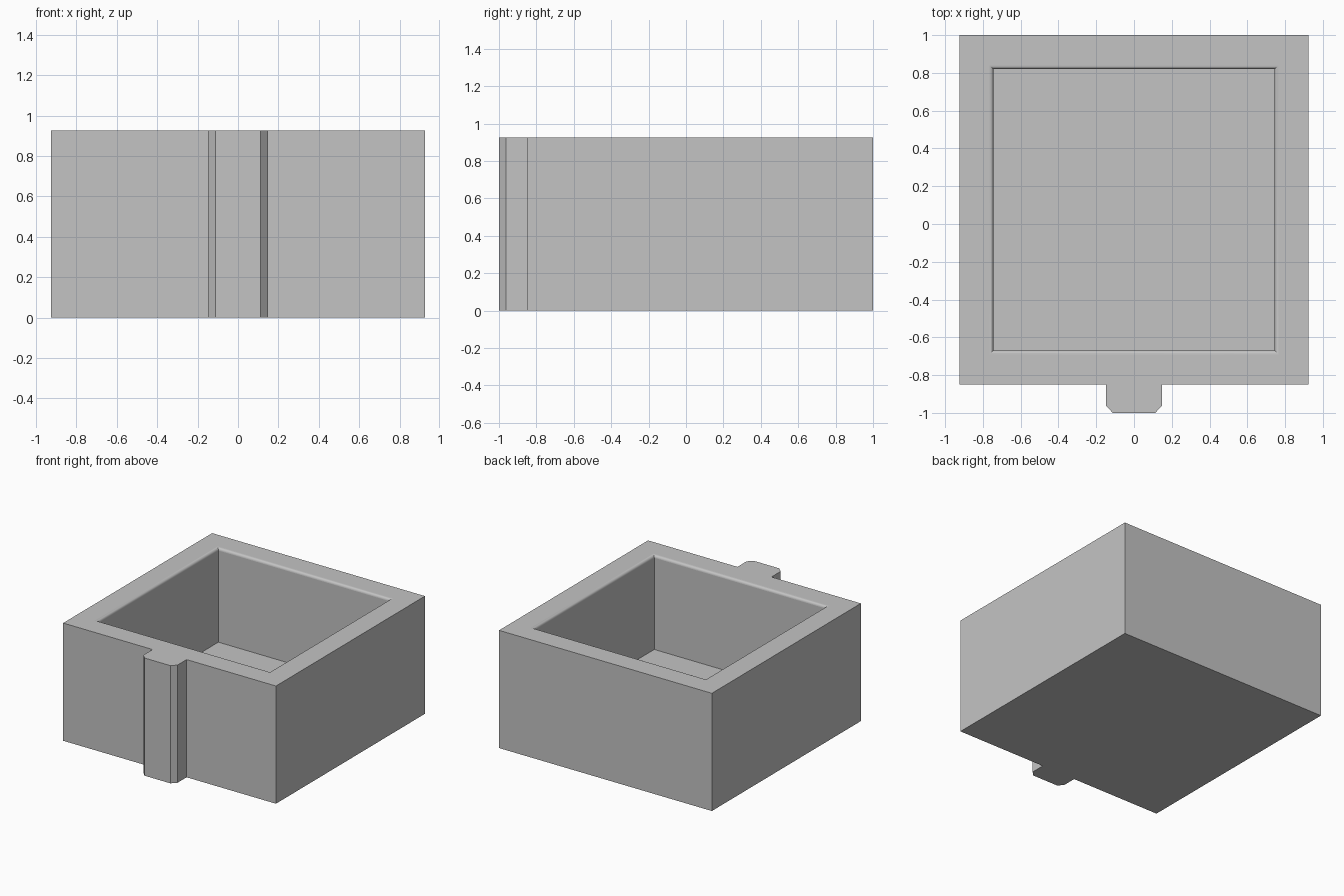
import bpy, bmesh, math

if "Cube" in bpy.data.objects:
    bpy.data.objects.remove(bpy.data.objects["Cube"])

HEIGHT, HALF, FLOOR = 0.925, 0.925, 0.185
CAVITY, RADIUS, STEPS = 0.745, 0.02, 5
CENTRE_Y = 0.075          # centre of the square box
FRONT = CENTRE_Y - HALF

grey = bpy.data.materials.new("light grey")
grey.use_nodes = True
grey.diffuse_color = (0.55, 0.55, 0.55, 1)
grey.node_tree.nodes["Principled BSDF"].inputs["Base Color"].default_value = grey.diffuse_color


def make_object(name, bm):
    bmesh.ops.recalc_face_normals(bm, faces=bm.faces)
    mesh = bpy.data.meshes.new(name)
    bm.to_mesh(mesh)
    bm.free()
    mesh.materials.append(grey)
    obj = bpy.data.objects.new(name, mesh)
    bpy.context.collection.objects.link(obj)
    return obj


def loft_squares(bm, rings):
    """Stack square rings given as (half width, z) and cap both ends."""
    loops = [[bm.verts.new((sx * h, CENTRE_Y + sy * h, z))
              for sx, sy in ((-1, -1), (1, -1), (1, 1), (-1, 1))] for h, z in rings]
    for low, high in zip(loops, loops[1:]):
        for i in range(4):
            j = (i + 1) % 4
            bm.faces.new((low[i], low[j], high[j], high[i]))
    bm.faces.new(loops[0])
    bm.faces.new(loops[-1])


# Square block with a chamfered key rib on the front, as one extruded outline
half_outline = [(0.148, FRONT), (HALF, FRONT), (HALF, 1.0)]
rib = [(0.148, -0.963), (0.112, -1.0)]
right_side = rib[::-1] + half_outline
outline = right_side + [(-x, y) for x, y in reversed(right_side)]
bm = bmesh.new()
base = bm.faces.new([bm.verts.new((x, y, 0)) for x, y in outline])
top = bmesh.ops.extrude_face_region(bm, geom=[base])["geom"]
bmesh.ops.translate(bm, vec=(0, 0, HEIGHT),
                    verts=[v for v in top if isinstance(v, bmesh.types.BMVert)])
if not any(f.normal.z < -0.9 and f.calc_center_median().z < 0.01 for f in bm.faces):
    if not any(f.calc_center_median().z < 0.01 for f in bm.faces):
        bm.faces.new([v for v in base.verts])
box = make_object("open_box", bm)

# Cavity cutter: straight walls that roll outward into a rounded rim
rings = [(CAVITY, FLOOR)]
for i in range(STEPS + 1):
    a = math.pi / 2 * i / STEPS
    rings.append((CAVITY + RADIUS * (1 - math.cos(a)),
                  HEIGHT - RADIUS + RADIUS * math.sin(a)))
rings.append((CAVITY + RADIUS, HEIGHT + 0.1))
bm = bmesh.new()
loft_squares(bm, rings)
cutter = make_object("cavity_cutter", bm)
cutter.hide_render = True

# Cut the cavity, then remove the cutter
cut = box.modifiers.new("cavity", "BOOLEAN")
cut.operation, cut.solver, cut.object = "DIFFERENCE", "EXACT", cutter
bpy.ops.object.select_all(action="DESELECT")
box.select_set(True)
bpy.context.view_layer.objects.active = box
bpy.ops.object.modifier_apply(modifier=cut.name)
bpy.data.objects.remove(cutter)

# Smooth the rolled rim only; every other face stays flat
bpy.ops.object.shade_smooth_by_angle(angle=math.radians(30))
for face in box.data.polygons:
    face.use_smooth = 0.05 < face.normal.z < 0.995
